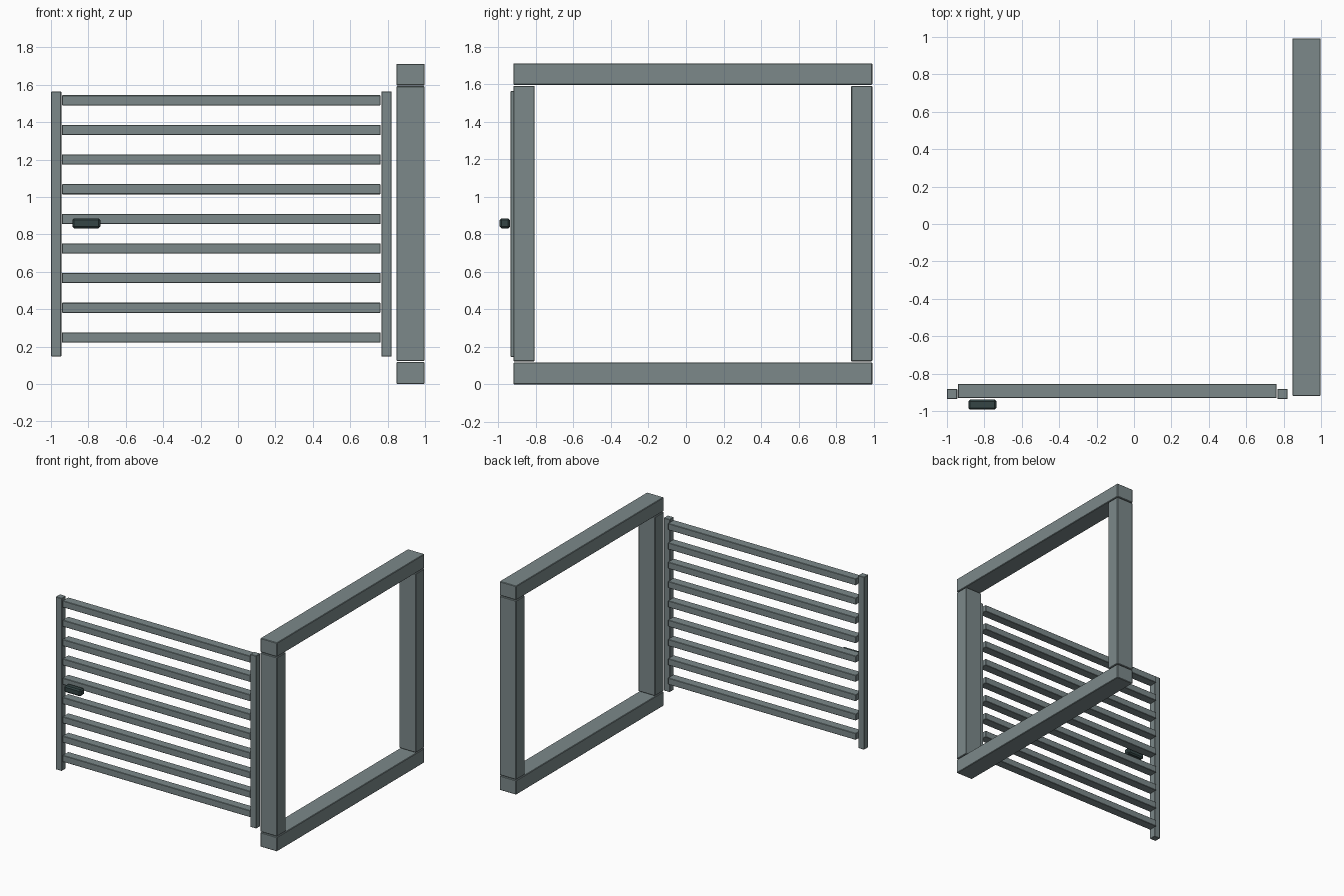
import bpy
import bmesh
from mathutils import Vector

cube = bpy.data.objects.get("Cube")
if cube:
    bpy.data.objects.remove(cube, do_unlink=True)


def make_material(name, color):
    mat = bpy.data.materials.new(name)
    mat.use_nodes = True
    mat.diffuse_color = color
    mat.node_tree.nodes["Principled BSDF"].inputs["Base Color"].default_value = color
    return mat


def beam(name, low, high, mat, chamfer=0.004):
    """Box between two corners with lightly chamfered edges."""
    low, high = Vector(low), Vector(high)
    bm = bmesh.new()
    bmesh.ops.create_cube(bm, size=1)
    bmesh.ops.scale(bm, vec=high - low, verts=bm.verts)
    bmesh.ops.bevel(bm, geom=bm.edges[:], offset=chamfer, segments=1,
                    affect='EDGES', profile=0.5)
    mesh = bpy.data.meshes.new(name)
    bm.to_mesh(mesh)
    bm.free()
    mesh.materials.append(mat)
    obj = bpy.data.objects.new(name, mesh)
    obj.location = (low + high) / 2
    bpy.context.collection.objects.link(obj)
    return obj


steel = make_material("grey steel", (0.20, 0.25, 0.255, 1))
dark = make_material("dark steel", (0.035, 0.06, 0.06, 1))

# Fixed frame: two rails and two posts
X0, X1 = 0.847, 0.998
Y0, Y1 = -0.92, 0.993
for name, z0, z1 in (("bottom_rail", 0, 0.118), ("top_rail", 1.597, 1.712)):
    beam(name, (X0, Y0, z0), (X1, Y1, z1), steel)
for name, y in (("front_frame_post", Y0), ("back_frame_post", Y1 - 0.113)):
    beam(name, (X0, y, 0.123), (X1, y + 0.113, 1.592), steel)

# Open gate: two stiles and evenly spaced bars
for name, x in (("latch_stile", -1.0), ("hinge_stile", 0.766)):
    beam(name, (x, -0.936, 0.147), (x + 0.055, -0.882, 1.564), steel, 0.003)
for i in range(9):
    z = 0.249 + i * 0.1585
    beam(f"gate_bar_{i + 1}", (-0.942, -0.93, z - 0.027),
         (0.763, -0.856, z + 0.027), steel, 0.003)

# Latch handle
beam("latch_handle", (-0.886, -0.993, 0.832), (-0.736, -0.938, 0.886), dark, 0.01)
